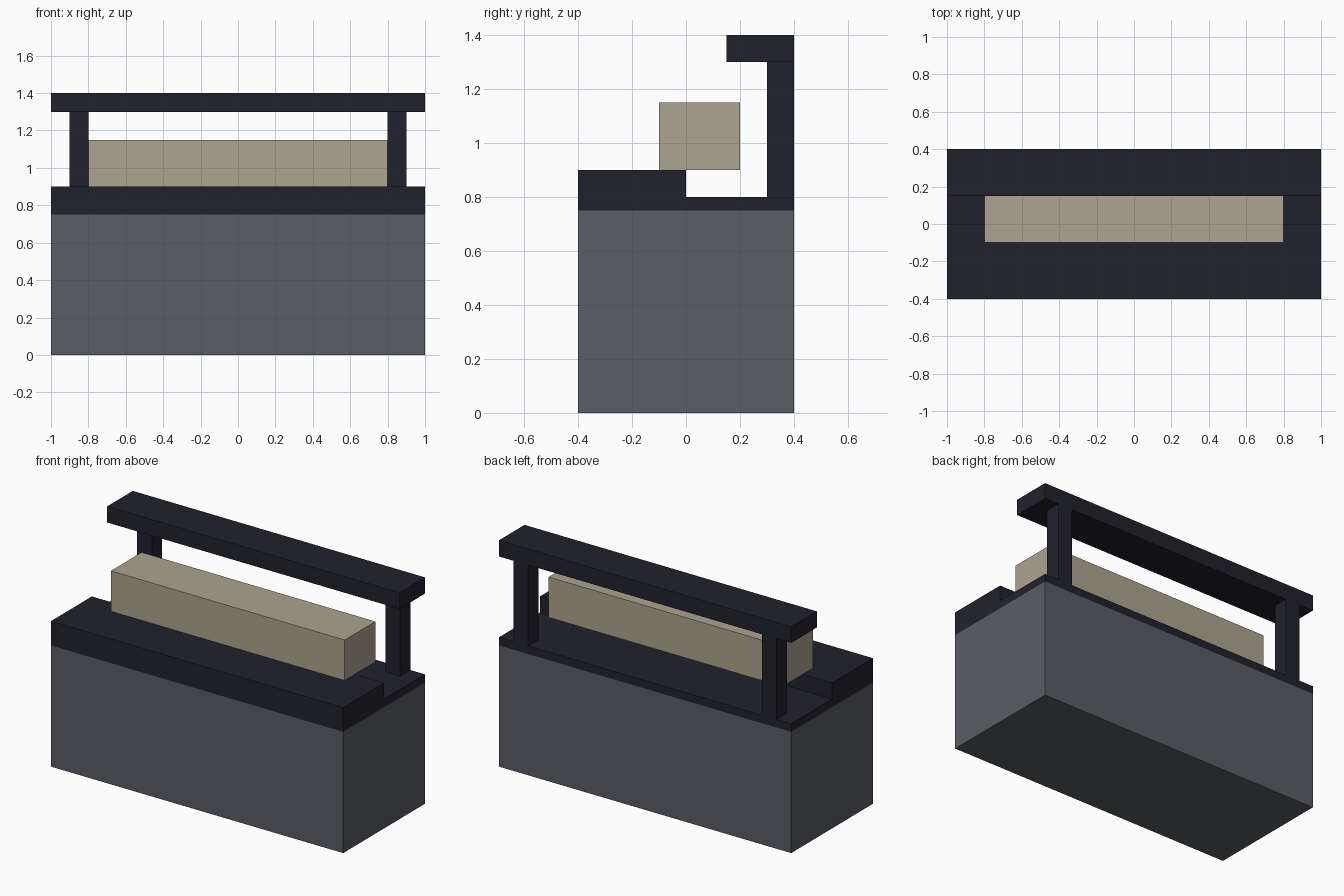
import bpy
import bmesh

if "Cube" in bpy.data.objects:
    bpy.data.objects.remove(bpy.data.objects["Cube"])


def material(name, rgb):
    """Flat colour from 8-bit sRGB values."""
    mat = bpy.data.materials.new(name)
    lin = [((c / 255 + 0.055) / 1.055) ** 2.4 for c in rgb]
    mat.diffuse_color = (*lin, 1.0)
    mat.use_nodes = True
    mat.node_tree.nodes["Principled BSDF"].inputs["Base Color"].default_value = mat.diffuse_color
    return mat


GREY = material("slate grey", (90, 93, 100))
DARK = material("near black", (33, 33, 43))
CREAM = material("warm beige", (173, 164, 144))


def extrude_x(name, profile, x0, x1, mat):
    """Extrude a (y, z) profile along x into a solid."""
    bm = bmesh.new()
    face = bm.faces.new([bm.verts.new((x0, y, z)) for y, z in profile])
    out = bmesh.ops.extrude_face_region(bm, geom=[face])
    verts = [v for v in out["geom"] if isinstance(v, bmesh.types.BMVert)]
    bmesh.ops.translate(bm, verts=verts, vec=(x1 - x0, 0, 0))
    bmesh.ops.recalc_face_normals(bm, faces=bm.faces)
    mesh = bpy.data.meshes.new(name)
    bm.to_mesh(mesh)
    bm.free()
    mesh.materials.append(mat)
    obj = bpy.data.objects.new(name, mesh)
    bpy.context.collection.objects.link(obj)
    return obj


def box(name, x, y, z, mat):
    profile = [(y[0], z[0]), (y[1], z[0]), (y[1], z[1]), (y[0], z[1])]
    return extrude_x(name, profile, x[0], x[1], mat)


# Grey base block
box("base", (-1, 1), (-0.4, 0.4), (0, 0.75), GREY)

# Stepped dark deck: raised at the front, low at the back
extrude_x("stepped_deck", [(-0.4, 0.75), (0.4, 0.75), (0.4, 0.8),
                           (0, 0.8), (0, 0.9), (-0.4, 0.9)], -1, 1, DARK)

# Beige block resting on the step, overhanging the low part
box("beige_block", (-0.8, 0.8), (-0.1, 0.2), (0.9, 1.15), CREAM)

# Two rear posts carrying the top shelf
for side, x in (("left", -0.9), ("right", 0.8)):
    box(side + "_post", (x, x + 0.1), (0.3, 0.4), (0.8, 1.3), DARK)
box("top_shelf", (-1, 1), (0.15, 0.4), (1.3, 1.4), DARK)
